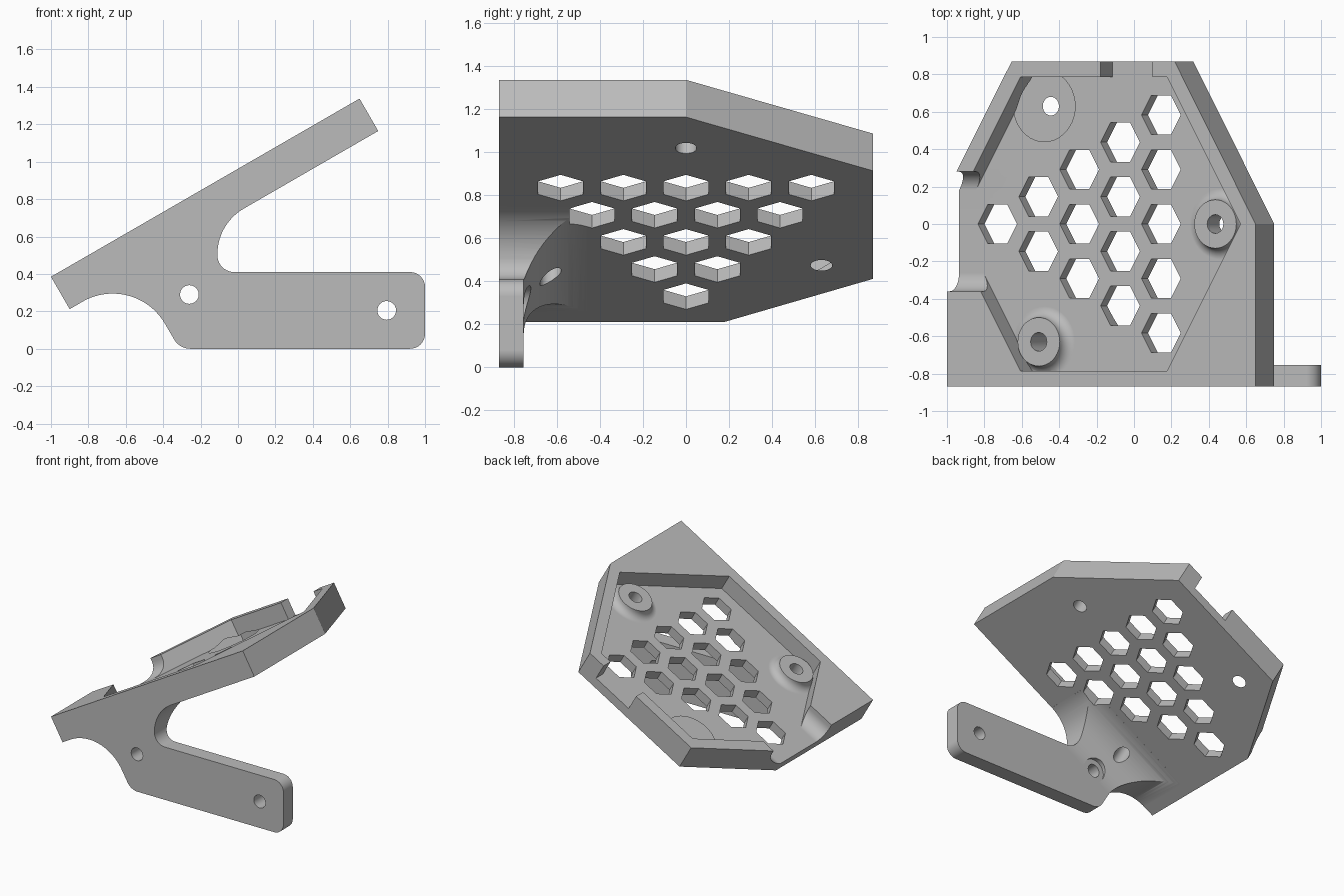
import bpy, bmesh, math
from mathutils import Matrix, Vector

cube = bpy.data.objects.get("Cube")
if cube:
    bpy.data.objects.remove(cube, do_unlink=True)

# Tilted frame of the tray: u runs up the slope, w is its normal
TILT = Matrix.Translation((-1, 0, 0.385)) @ Matrix.Rotation(math.radians(-30), 4, 'Y')
PLAN = lambda p, q, t: TILT @ Vector((p, q, t))      # outline in u, y
ALONG = lambda p, q, t: TILT @ Vector((t, p, q))     # outline in y, w
SIDE = lambda p, q, t: Vector((p, t, q))             # outline in x, z

gray = bpy.data.materials.new("light_gray")
gray.use_nodes = True
gray.diffuse_color = (0.5, 0.5, 0.5, 1)
gray.node_tree.nodes["Principled BSDF"].inputs["Base Color"].default_value = (0.5, 0.5, 0.5, 1)


def loft(name, rings):
    """Solid through rings of equal length, capped at both ends."""
    bm = bmesh.new()
    loops = [[bm.verts.new(v) for v in ring] for ring in rings]
    n = len(loops[0])
    for a, b in zip(loops, loops[1:]):
        for i in range(n):
            j = (i + 1) % n
            bm.faces.new((a[i], a[j], b[j], b[i]))
    bm.faces.new(loops[0][::-1])
    bm.faces.new(loops[-1])
    bmesh.ops.recalc_face_normals(bm, faces=bm.faces)
    me = bpy.data.meshes.new(name)
    bm.to_mesh(me)
    bm.free()
    me.materials.append(gray)
    ob = bpy.data.objects.new(name, me)
    bpy.context.collection.objects.link(ob)
    return ob


def prism(name, outline, place, t0, t1):
    return loft(name, [[place(p, q, t) for p, q in outline] for t in (t0, t1)])


def arc(cx, cy, r, a0, a1, n=12):
    angles = [math.radians(a0 + (a1 - a0) * i / n) for i in range(n + 1)]
    return [(cx + r * math.cos(a), cy + r * math.sin(a)) for a in angles]


def ngon(cx, cy, r, n):
    return arc(cx, cy, r, 0, 360, n)[:-1]


def combine(target, tool, operation='DIFFERENCE'):
    mod = target.modifiers.new("combine", 'BOOLEAN')
    mod.operation, mod.solver, mod.object = operation, 'EXACT', tool
    bpy.context.view_layer.objects.active = target
    bpy.ops.object.modifier_apply(modifier=mod.name)
    bpy.data.objects.remove(tool, do_unlink=True)


# Tray slab with hexagonal pocket
outline = [(0, -0.87), (1.905, -0.87), (1.905, 0), (1.405, 0.87), (0.4, 0.87), (0, 0.18)]
bracket = prism("tilted_bracket", outline, PLAN, -0.2, 0)
FLOOR = -0.13
combine(bracket, prism("pocket", ngon(0.906, 0, 0.906, 6), PLAN, FLOOR, 0.1))

# Rounded opening in the low rim, square opening in the back rim
opening = [(-0.36, 0.1)] + arc(-0.26, -0.03, 0.1, 180, 270, 8)
opening += arc(0.18, -0.03, 0.1, 270, 360, 8) + [(0.28, 0.1)]
combine(bracket, prism("low_opening", opening, ALONG, -0.2, 0.21))
gap = [(0.947, 0.7), (1.27, 0.7), (1.27, 1), (0.947, 1)]
combine(bracket, prism("back_opening", gap, PLAN, FLOOR, 0.1))

# Side leg with rounded fork and foot
slope = lambda x, w: (x, 0.385 + (x + 1) * math.tan(math.radians(30)) + w / math.cos(math.radians(30)))
leg_outline = [slope(-0.83, -0.165)]
leg_outline += arc(-0.67, -0.028, 0.323, 120, 30, 20)
leg_outline += arc(-0.255, 0.1, 0.1, 210, 270, 8)
leg_outline += arc(0.92, 0.08, 0.08, 270, 360, 8)
leg_outline += arc(0.92, 0.33, 0.08, 0, 90, 8)
leg_outline += arc(-0.02, 0.5, 0.09, 270, 180, 10)
leg_outline += arc(0.17, 0.506, 0.28, 180, 120, 14)
leg_outline += [slope(0.03, -0.165)]
leg = prism("side_leg", leg_outline, SIDE, -0.87, -0.46)

# Large fillet between leg and tray underside
fillet = [(-0.755, -2)] + arc(-0.455, -0.5, 0.3, 180, 90, 20) + [(-0.3, -0.2), (-0.3, -2)]
combine(leg, prism("leg_fillet", fillet, ALONG, -1, 4))
combine(bracket, leg, 'UNION')

# Screw bosses with flared bases
bosses = [(0.526, 0.63), (0.526, -0.63), (1.616, 0)]
flare = arc(0.19, -0.07, 0.06, 180, 270, 6) + [(0.19, -0.165)]
for u, y in bosses:
    rings = [[PLAN(p, q, w) for p, q in ngon(u, y, r, 40)] for r, w in flare]
    combine(bracket, loft("boss", rings), 'UNION')
for u, y in bosses:
    combine(bracket, prism("boss_hole", ngon(u, y, 0.05, 24), PLAN, -0.6, 0.1))

# Triangular field of hexagonal vents
PITCH = 0.2915
for col in range(5):
    u = 0.237 + col * PITCH * math.sin(math.radians(60))
    for row in range(col + 1):
        y = (row - col / 2) * PITCH
        combine(bracket, prism("vent", ngon(u, y, 0.121, 6), PLAN, -0.3, 0))

# Leg screw holes and the spot face beside the fillet
for x, z in [(-0.26, 0.29), (0.795, 0.205)]:
    combine(bracket, prism("spot_face", ngon(x, z, 0.09, 32), SIDE, -0.755, -0.5))
    combine(bracket, prism("leg_hole", ngon(x, z, 0.05, 24), SIDE, -1, -0.6))

# Smooth rounds, crisp corners
bpy.ops.object.select_all(action='DESELECT')
bracket.select_set(True)
bpy.context.view_layer.objects.active = bracket
bpy.ops.object.shade_smooth_by_angle(angle=math.radians(25))
normals = bracket.modifiers.new("even_normals", 'WEIGHTED_NORMAL')
normals.keep_sharp = True
